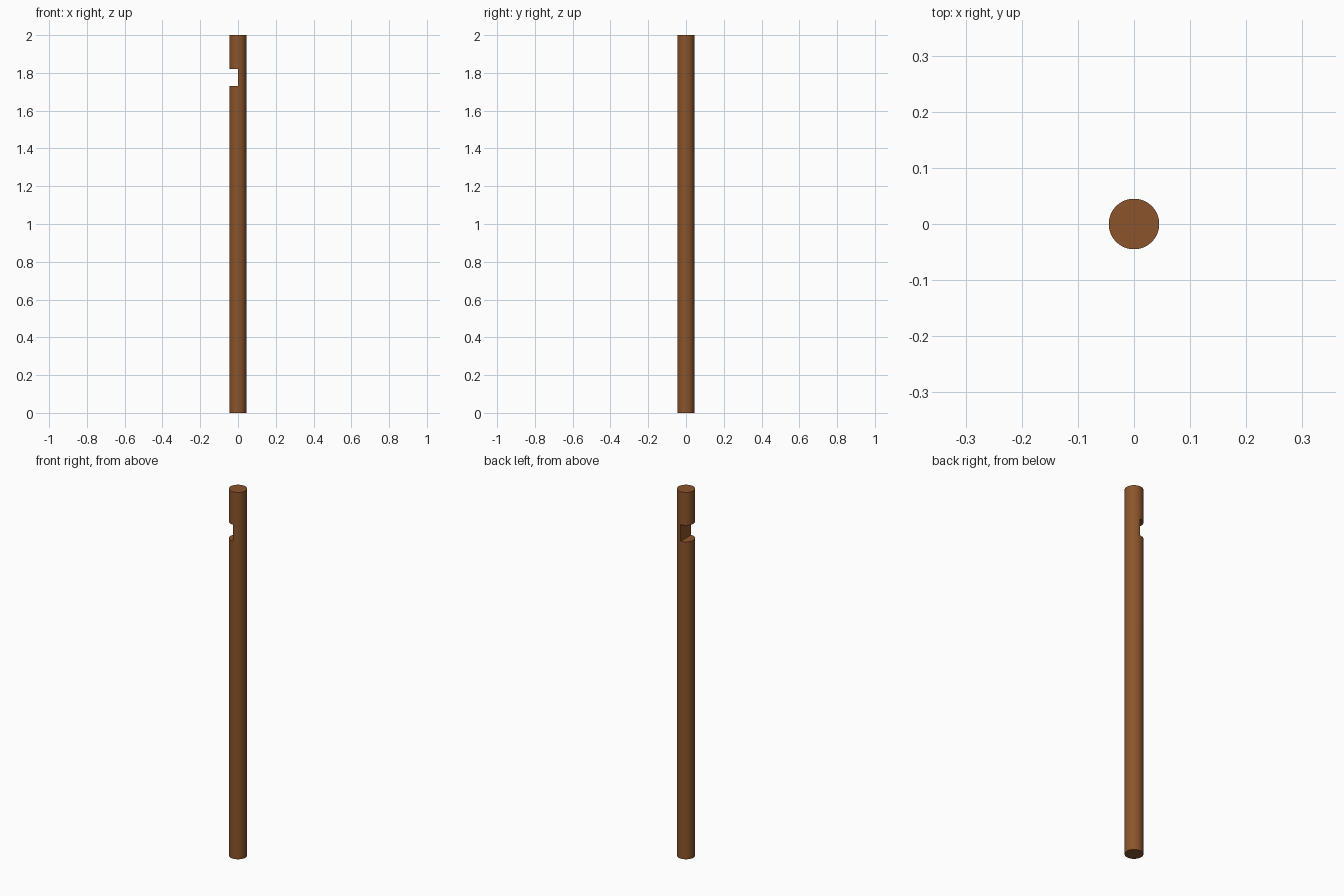
import bpy
import math

if "Cube" in bpy.data.objects:
    bpy.data.objects.remove(bpy.data.objects["Cube"])

RADIUS, HEIGHT = 0.045, 2.0
NOTCH_LOW, NOTCH_HIGH = 1.73, 1.82

# Round wooden post
bpy.ops.mesh.primitive_cylinder_add(vertices=64, radius=RADIUS, depth=HEIGHT,
                                    location=(0, 0, HEIGHT / 2))
post = bpy.context.object
post.name = "notched_post"
wood = bpy.data.materials.new("brown_wood")
wood.diffuse_color = (0.26, 0.09, 0.025, 1)
wood.use_nodes = True
wood.node_tree.nodes["Principled BSDF"].inputs["Base Color"].default_value = wood.diffuse_color
post.data.materials.append(wood)

# Box that removes the half-depth notch on the left side
bpy.ops.mesh.primitive_cube_add(size=1, location=(-0.1, 0, (NOTCH_LOW + NOTCH_HIGH) / 2))
cutter = bpy.context.object
cutter.name = "notch_cutter"
cutter.scale = (0.202, 0.2, NOTCH_HIGH - NOTCH_LOW)
cutter.hide_render = True
cutter.data.materials.append(wood)

cut = post.modifiers.new("notch", 'BOOLEAN')
cut.operation = 'DIFFERENCE'
cut.solver = 'EXACT'
cut.object = cutter

# Apply the cut, drop the helper and smooth the round sides
bpy.ops.object.select_all(action='DESELECT')
post.select_set(True)
bpy.context.view_layer.objects.active = post
bpy.ops.object.modifier_apply(modifier=cut.name)
bpy.data.objects.remove(cutter, do_unlink=True)
bpy.ops.object.shade_smooth_by_angle(angle=math.radians(30))
